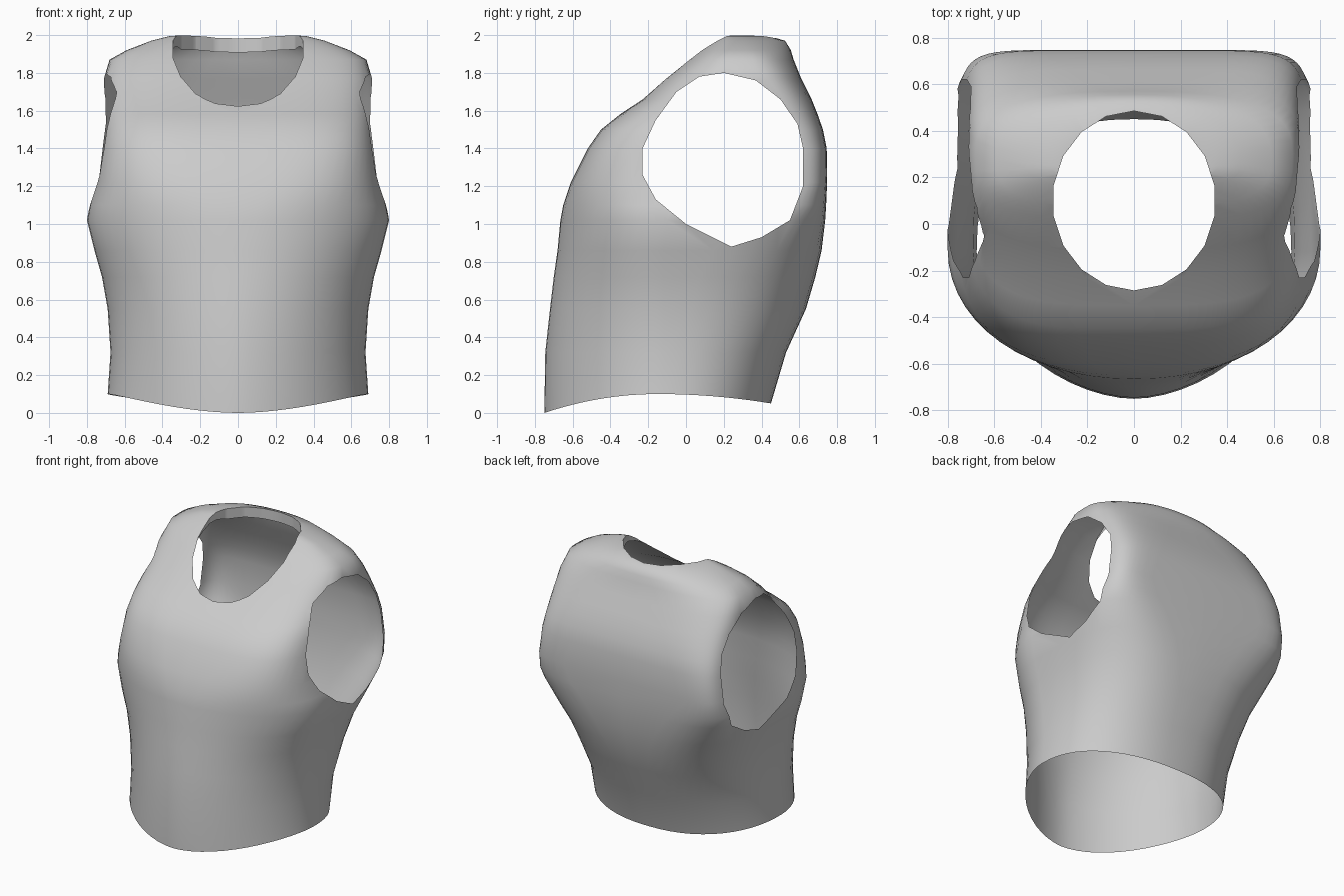
import bpy, bmesh, math

cube = bpy.data.objects.get("Cube")
if cube:
    bpy.data.objects.remove(cube, do_unlink=True)


def make_material(name, value):
    mat = bpy.data.materials.new(name)
    mat.use_nodes = True
    colour = (value, value, value, 1)
    mat.diffuse_color = colour
    mat.node_tree.nodes["Principled BSDF"].inputs["Base Color"].default_value = colour
    return mat


fabric = make_material("grey fabric", 0.6)
opening = make_material("temporary opening", 0.1)


def loft(name, rings, materials):
    """Closed solid through matching rings; the bottom cap uses the last material."""
    bm = bmesh.new()
    loops = [[bm.verts.new(p) for p in ring] for ring in rings]
    count = len(loops[0])
    for low, high in zip(loops, loops[1:]):
        for i in range(count):
            j = (i + 1) % count
            bm.faces.new((low[i], low[j], high[j], high[i]))
    bm.faces.new(loops[0][::-1]).material_index = len(materials) - 1
    bm.faces.new(loops[-1])
    bmesh.ops.recalc_face_normals(bm, faces=bm.faces)
    mesh = bpy.data.meshes.new(name)
    bm.to_mesh(mesh)
    bm.free()
    for mat in materials:
        mesh.materials.append(mat)
    obj = bpy.data.objects.new(name, mesh)
    bpy.context.collection.objects.link(obj)
    return obj


def power(value, exponent):
    return math.copysign(abs(value) ** exponent, value)


def section(z, half, front, back, widest, front_power, back_power, count=56):
    """Rounded cross-section with separate front and back curves."""
    ring = []
    for i in range(count):
        a = math.tau * i / count
        c, s = math.cos(a), math.sin(a)
        n = back_power if s > 0 else front_power
        depth = back - widest if s > 0 else widest - front
        ring.append((half * power(c, 2 / n), widest + depth * power(s, 2 / n), z))
    return ring


# Height, half width, front, back, widest point, front and back squareness
sections = [
    (0.00, 0.69, -0.75, 0.45, -0.12, 1.8, 2.25),
    (0.32, 0.675, -0.745, 0.53, -0.12, 1.8, 2.4),
    (0.55, 0.69, -0.72, 0.635, -0.12, 1.85, 2.7),
    (0.72, 0.72, -0.70, 0.685, -0.12, 1.9, 3.1),
    (0.86, 0.76, -0.68, 0.718, -0.12, 2.0, 3.8),
    (1.02, 0.80, -0.665, 0.737, -0.10, 2.1, 5.2),
    (1.10, 0.785, -0.65, 0.742, -0.08, 2.3, 7.0),
    (1.22, 0.755, -0.61, 0.747, 0.0, 2.9, 9.0),
    (1.40, 0.735, -0.52, 0.745, 0.15, 3.7, 7.5),
    (1.50, 0.725, -0.45, 0.725, 0.22, 3.8, 6.2),
    (1.58, 0.72, -0.35, 0.697, 0.26, 3.7, 5.2),
    (1.66, 0.715, -0.23, 0.665, 0.29, 3.6, 4.4),
    (1.77, 0.71, -0.11, 0.61, 0.30, 3.5, 3.5),
    (1.87, 0.68, 0.01, 0.57, 0.30, 3.2, 2.7),
    (1.92, 0.59, 0.07, 0.555, 0.28, 3.0, 2.4),
    (1.97, 0.46, 0.14, 0.525, 0.26, 2.6, 2.2),
    (1.995, 0.36, 0.18, 0.44, 0.25, 2.3, 2.0),
    (2.00, 0.28, 0.2, 0.38, 0.25, 2.0, 2.0),
]
rings = [section(*s) for s in sections]
# Curved hem, lowest at the front
rings[0] = [(x, y, 0.1 - (0.1 if y < -0.15 else 0.05) * ((y + 0.15) / 0.6) ** 2)
            for x, y, z in rings[0]]
vest = loft("vest", rings, [fabric, opening])

# Neck and arm openings
neck = [(0.35 * math.cos(math.tau * i / 18 + math.pi / 2),
         0.1 + 0.385 * math.sin(math.tau * i / 18 + math.pi / 2)) for i in range(18)]
neck_cutter = loft("neck_cutter", [[(x, y, z) for x, y in neck] for z in (1.3, 2.2)],
                   [opening])
armhole = [(0.2, 1.8), (0.07, 1.78), (-0.05, 1.7), (-0.16, 1.55), (-0.23, 1.4),
           (-0.23, 1.26), (-0.16, 1.13), (0, 1), (0.24, 0.88), (0.4, 0.93),
           (0.55, 1.02), (0.62, 1.2), (0.62, 1.4), (0.59, 1.53), (0.5, 1.66), (0.37, 1.76)]
cutters = [neck_cutter]
for side, name in ((1, "left_arm_cutter"), (-1, "right_arm_cutter")):
    cutters.append(loft(name, [[(side * x, y, z) for y, z in armhole] for x in (0.4, 1)],
                        [opening]))

bpy.context.view_layer.objects.active = vest
for cutter in cutters:
    cutter.hide_render = True
    mod = vest.modifiers.new("cut", "BOOLEAN")
    mod.operation = "DIFFERENCE"
    mod.solver = "EXACT"
    mod.material_mode = "TRANSFER"
    mod.object = cutter
    bpy.ops.object.modifier_apply(modifier=mod.name)
    bpy.data.objects.remove(cutter, do_unlink=True)

# Keep only the cloth shell
mesh = vest.data
cut_slots = [i for i, m in enumerate(mesh.materials) if m == opening]
bm = bmesh.new()
bm.from_mesh(mesh)
bmesh.ops.delete(bm, geom=[f for f in bm.faces if f.material_index in cut_slots],
                 context="FACES")
bmesh.ops.remove_doubles(bm, verts=bm.verts, dist=0.002)

# Collar lip turned down behind the neck, fading out towards the front
rim = [e for e in bm.edges if e.is_boundary and
       all(abs(v.co.x) < 0.36 and v.co.z > 1.75 and v.co.y > 0 for v in e.verts)]
lip = bmesh.ops.extrude_edge_only(bm, edges=rim)["geom"]
for v in (g for g in lip if isinstance(g, bmesh.types.BMVert)):
    v.co.z -= 0.075 * min(1, max(0.02, v.co.y / 0.3))
for f in bm.faces:
    f.material_index = 0
bmesh.ops.recalc_face_normals(bm, faces=bm.faces)
bm.to_mesh(mesh)
bm.free()
mesh.materials.clear()
mesh.materials.append(fabric)
bpy.data.materials.remove(opening)

vest.select_set(True)
bpy.ops.object.shade_smooth_by_angle(angle=math.radians(60))
